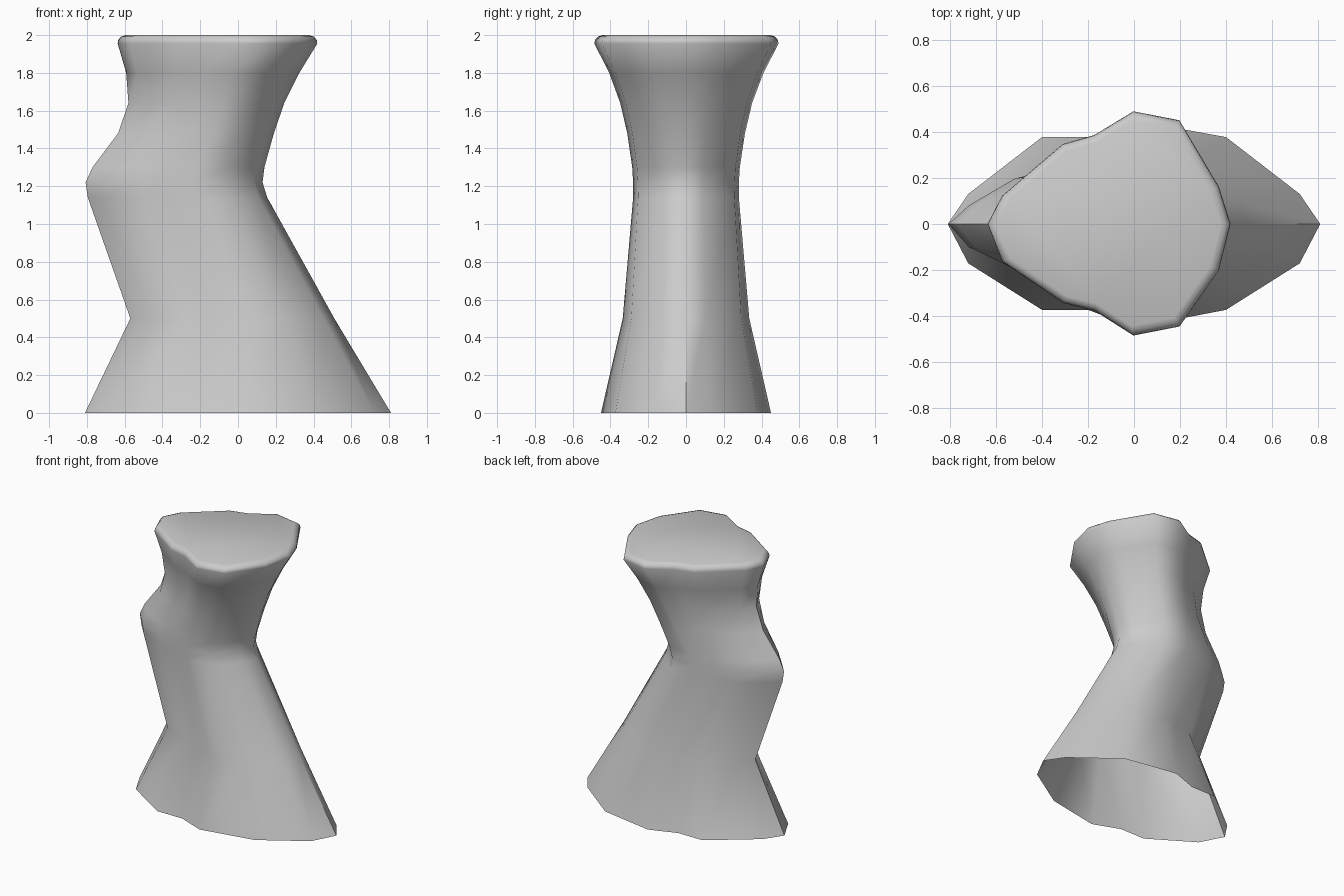
import bpy, bmesh, math

if "Cube" in bpy.data.objects:
    bpy.data.objects.remove(bpy.data.objects["Cube"])

# Cross-sections in normalised form: (u along x from left to right, y / half depth)
# Order: right tip, round the back, left tip, round the front
base = [(1, 0), (.945, .29), (.747, .84), (.5, 1), (.377, .84), (.253, .84), (.055, .29),
        (0, 0), (.055, -.38), (.253, -.83), (.377, -.83), (.5, -1), (.747, -.83), (.945, -.38)]
waist = [(1, 0), (.95, .33), (.79, .92), (.6, 1), (.44, .79), (.31, .71), (.095, .29),
         (0, 0), (.095, -.36), (.31, -.70), (.44, -.78), (.6, -1), (.79, -.91), (.95, -.41)]
rim = [(1, 0), (.952, .33), (.79, .92), (.6, 1), (.44, .79), (.31, .71), (.06, .25),
       (0, 0), (.06, -.33), (.31, -.70), (.44, -.77), (.6, -.99), (.79, -.91), (.952, -.41)]

# Levels: z, left x, right x, half depth, shape A, shape B, blend
levels = [
    (0, -.81, .81, .45, base, waist, 0),
    (.5, -.57, .51, .335, base, waist, .42),
    (1.14, -.795, .155, .28, base, waist, .95),
    (1.22, -.807, .13, .28, waist, rim, 0),
    (1.30, -.77, .14, .285, waist, rim, .1),
    (1.48, -.635, .19, .312, waist, rim, .35),
    (1.64, -.58, .245, .35, waist, rim, .55),
    (1.80, -.592, .325, .41, waist, rim, .8),
    (1.955, -.637, .42, .49, waist, rim, 1),
    (1.975, -.634, .417, .486, waist, rim, 1),
    (1.992, -.618, .401, .47, waist, rim, 1),
    (2.0, -.595, .378, .448, waist, rim, 1),
]

# Flared body: loft the levels, open underneath, capped on top
bm = bmesh.new()
rings = []
for z, left, right, depth, a, b, t in levels:
    ring = []
    for (ua, ya), (ub, yb) in zip(a, b):
        u, y = ua + (ub - ua) * t, ya + (yb - ya) * t
        ring.append(bm.verts.new((left + u * (right - left), y * depth, z)))
    rings.append(ring)
n = len(base)
for lo, hi in zip(rings, rings[1:]):
    for i in range(n):
        j = (i + 1) % n
        bm.faces.new((lo[i], lo[j], hi[j], hi[i]))
bm.faces.new(rings[-1])

mesh = bpy.data.meshes.new("body")
bm.to_mesh(mesh)
bm.free()
body = bpy.data.objects.new("body", mesh)
bpy.context.collection.objects.link(body)
bpy.context.view_layer.objects.active = body
body.select_set(True)
bpy.ops.object.shade_smooth_by_angle(angle=math.radians(50))
